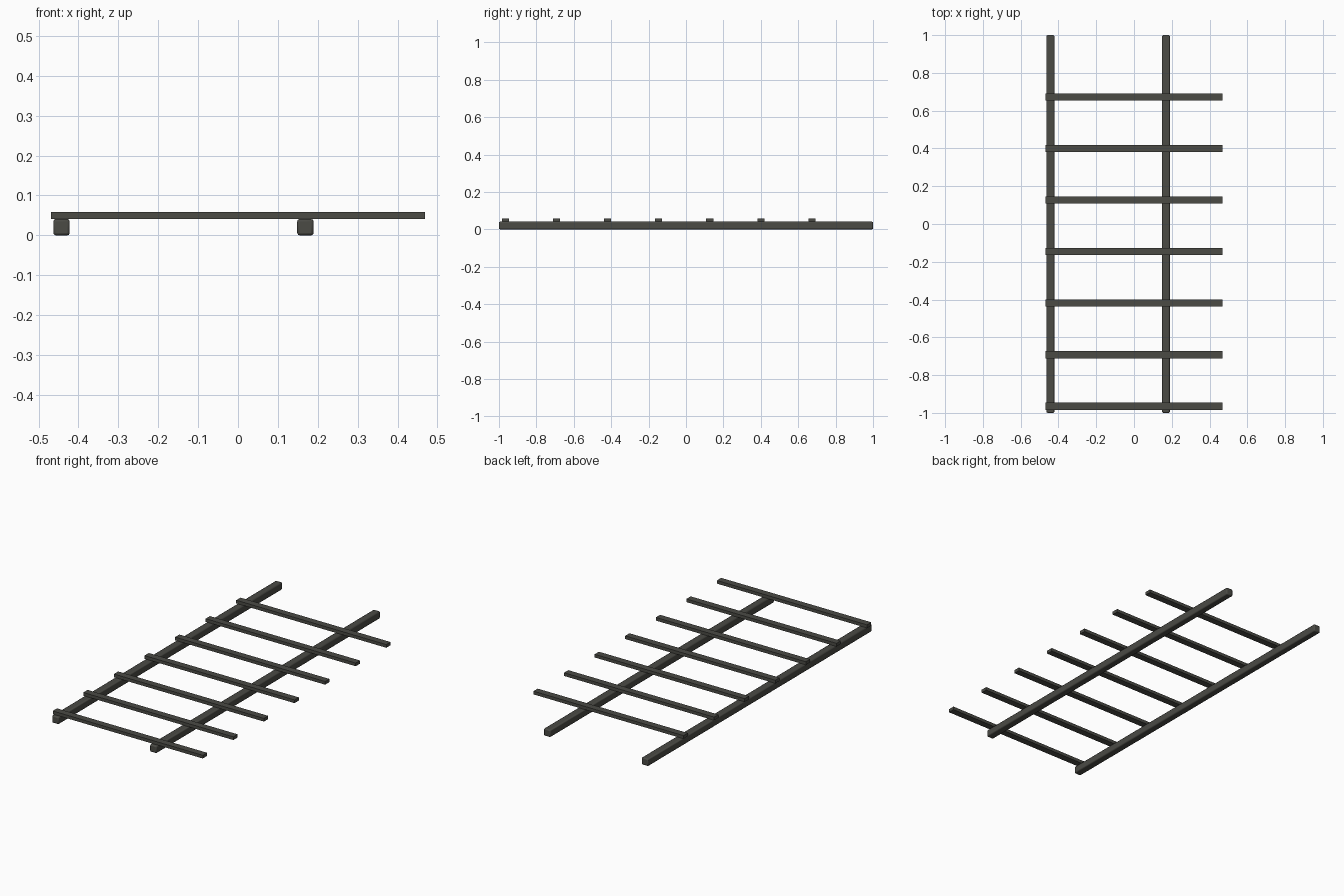
import bpy

if "Cube" in bpy.data.objects:
    bpy.data.objects.remove(bpy.data.objects["Cube"])

metal = bpy.data.materials.new("dark_grey_metal")
metal.diffuse_color = (0.07, 0.07, 0.06, 1)
metal.use_nodes = True
metal.node_tree.nodes["Principled BSDF"].inputs["Base Color"].default_value = metal.diffuse_color


def bar(name, center, size, bevel=0.0, segments=2):
    """Box bar with optional rounded edges."""
    bpy.ops.mesh.primitive_cube_add(size=1, location=center)
    ob = bpy.context.object
    ob.name = name
    ob.scale = size
    bpy.ops.object.transform_apply(location=False, rotation=False, scale=True)
    ob.data.materials.append(metal)
    if bevel:
        mod = ob.modifiers.new("rounded_edges", "BEVEL")
        mod.width = bevel
        mod.segments = segments
        bpy.ops.object.shade_smooth_by_angle()
    return ob


# Two long rails, set off-centre under the slats
RAIL = 0.041
for side, x in (("left", -0.4425), ("right", 0.169)):
    bar(f"{side}_rail", (x, 0, RAIL / 2), (RAIL, 2.0, RAIL), bevel=0.006)

# Seven evenly spaced cross slats lying on the rails
SLAT_H = 0.018
for i in range(7):
    y = -0.965 + i * 0.273
    bar(f"cross_slat_{i + 1}", (0, y, RAIL + SLAT_H / 2), (0.938, 0.038, SLAT_H))
